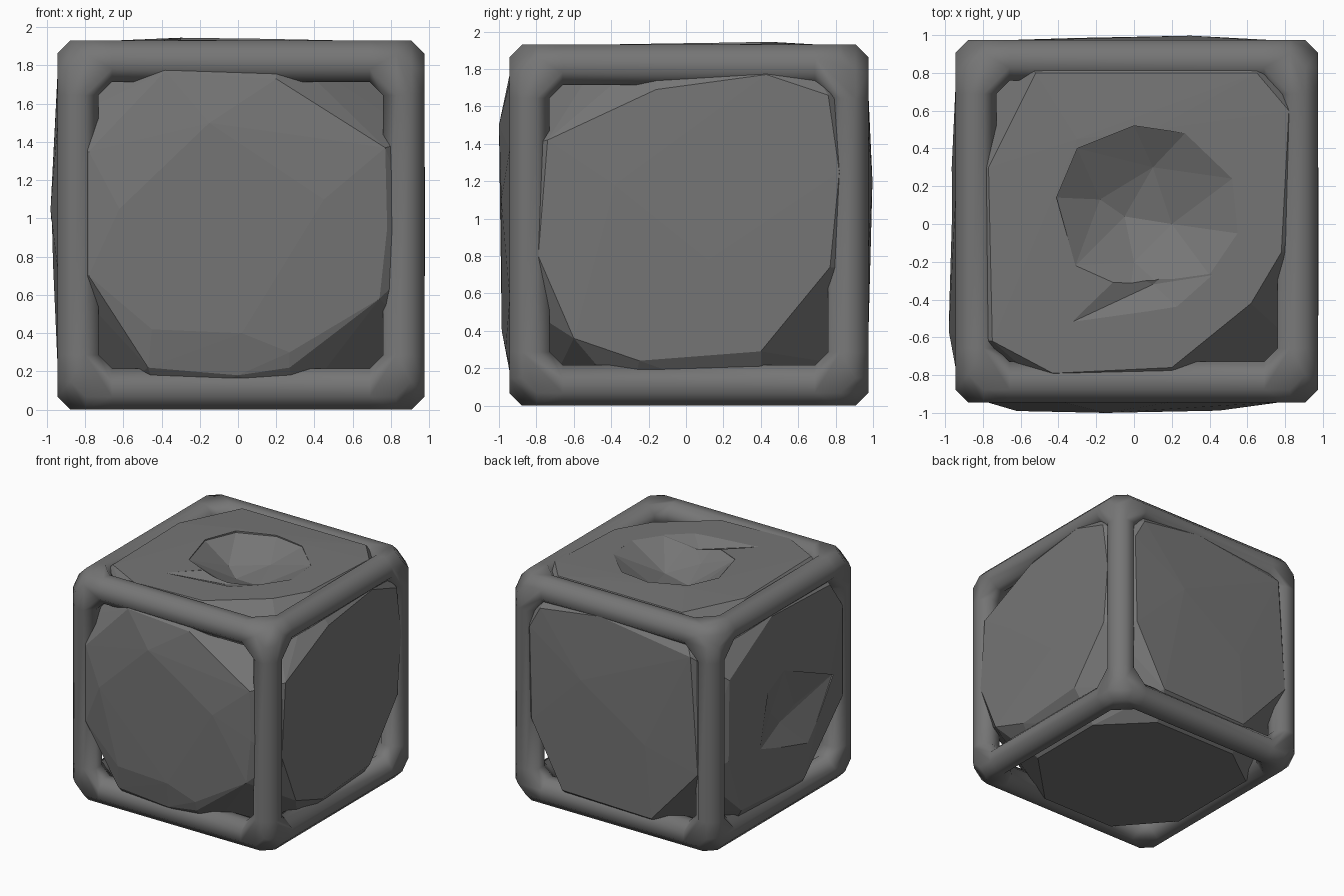
import bpy, bmesh, itertools
from mathutils import Vector

if "Cube" in bpy.data.objects:
    bpy.data.objects.remove(bpy.data.objects["Cube"])

stone = bpy.data.materials.new("dark grey stone")
stone.diffuse_color = (0.18, 0.18, 0.18, 1)
stone.use_nodes = True
stone.node_tree.nodes["Principled BSDF"].inputs["Base Color"].default_value = stone.diffuse_color


def make_object(name, bm, smooth=False):
    bmesh.ops.recalc_face_normals(bm, faces=bm.faces[:])
    mesh = bpy.data.meshes.new(name)
    bm.to_mesh(mesh)
    bm.free()
    mesh.materials.append(stone)
    for p in mesh.polygons:
        p.use_smooth = smooth
    ob = bpy.data.objects.new(name, mesh)
    bpy.context.collection.objects.link(ob)
    return ob


def hull_object(name, points):
    bm = bmesh.new()
    verts = [bm.verts.new(p) for p in points]
    bmesh.ops.convex_hull(bm, input=verts)
    bmesh.ops.delete(bm, geom=[v for v in bm.verts if not v.link_faces], context='VERTS')
    return make_object(name, bm)


# Cube frame: eight gusseted, blunted corner joints linked by octagonal bars
H, K, G = 0.108, 0.040, 0.07          # bar half width, flat half width, gusset
CENTRE, REACH = Vector((0.015, 0.015, 0.965)), Vector((0.852, 0.852, 0.857))
OCT = [(H, K), (K, H), (-K, H), (-H, K), (-H, -K), (-K, -H), (K, -H), (H, -K)]
bm = bmesh.new()
rings = {}
for s in itertools.product((-1, 1), repeat=3):
    c = CENTRE + Vector([s[i] * REACH[i] for i in range(3)])
    verts = []
    for a in range(3):
        ring = []
        for u, v in OCT:
            p = c.copy()
            p[a] -= s[a] * (H + G)
            p[(a + 1) % 3] += u
            p[(a + 2) % 3] += v
            ring.append(bm.verts.new(p))
        rings[s, a] = ring
        verts += ring
        # blunt tips: two points on each outer flat
        for b in ((a + 1) % 3, (a + 2) % 3):
            tip = [s[i] * (H if i == a else K if i == b else -K) for i in range(3)]
            verts.append(bm.verts.new(c + Vector(tip)))
    bmesh.ops.convex_hull(bm, input=verts)
    # open the joint where the bars enter
    caps = set()
    for a in range(3):
        ring = set(rings[s, a])
        caps |= {f for v in ring for f in v.link_faces if set(f.verts) <= ring}
    bmesh.ops.delete(bm, geom=list(caps), context='FACES_ONLY')
for (s, a), low in rings.items():
    if s[a] < 0:
        high = rings[tuple(1 if i == a else s[i] for i in range(3)), a]
        for i in range(8):
            j = (i + 1) % 8
            bm.faces.new((low[i], low[j], high[j], high[i]))
make_object("cube_frame", bm, smooth=True)

# Faceted boulder: an outline for each side plus a few bulging points
SIDES = [
    (1, -0.943, [(-.78, 1.35), (-.78, .7), (-.47, .22), (.0, .18), (.27, .22), (.74, .58),
                 (.78, .95), (.77, 1.37), (.2, 1.73), (-.38, 1.77)]),
    (0, 0.968, [(-.79, .8), (-.74, 1.42), (-.16, 1.69), (.43, 1.77), (.76, 1.66), (.82, 1.25),
                (.77, .74), (.4, .29), (-.25, .24), (-.6, .36)]),
    (2, 1.925, [(-.77, .3), (-.52, .8), (.0, .8), (.65, .8), (.82, .6), (.78, -.15),
                (.62, -.42), (.2, -.76), (-.43, -.79), (-.75, -.62)]),
    (1, 0.970, [(.8, 1.52), (.7, 1.7), (.14, 1.78), (-.72, 1.66), (-.79, .67), (-.35, .18),
                (.49, .2), (.78, .73)]),
    (0, -0.943, [(.76, 1.44), (.19, 1.77), (-.6, 1.74), (-.77, 1.5), (-.77, .73), (-.25, .22),
                 (.6, .27), (.77, .75)]),
    (2, 0.008, [(.77, .4), (.4, .77), (-.4, .77), (-.77, .5), (-.77, -.35), (-.4, -.77),
                (.3, -.77), (.77, -.3)]),
]
points = []
for axis, level, outline in SIDES:
    for p in outline:
        q = list(p)
        q.insert(axis, level)
        points.append(q)
points += [(-.62, -.99, 1.05), (-.15, -1.0, 1.5), (.45, -.988, 1.1), (.27, -.965, .3),
           (-.45, -.98, .42), (.02, -.985, .4), (.3, .997, 1.2), (-.3, .985, .8),
           (-.98, -.57, 1.05), (-.965, .3, 1.1), (-.3, .45, 1.945), (.1, .5, 1.94),
           (.978, -.38, 1.18), (.978, .12, .78)]
boulder = hull_object("boulder", points)

# Chipped hollows cut into the top and the left side
top_rim = [(-.41, .14), (-.3, .4), (0, .52), (.27, .48), (.52, .24), (.55, -.05),
           (.4, -.27), (.2, -.38), (-.02, -.35), (-.31, -.22)]
top_cut = [(x, y, z) for x, y in top_rim for z in (1.93, 2.1)]
top_cut += [(-.18, .13, 1.78), (.1, .3, 1.8), (-.05, .04, 1.74), (.2, 0, 1.76), (.0, -.2, 1.82)]
groove_rim = [(-.33, -.52), (.23, -.44), (.42, -.27), (.3, -.15), (-.05, -.25)]
groove_cut = [(x, y, z) for x, y in groove_rim for z in (1.93, 2.1)] + [(.1, -.32, 1.87)]
side_rim = [(.05, 1.26), (-.6, .98), (-.42, .75), (-.29, .5), (.38, .7), (.27, 1.15)]
side_cut = [(x, y, z) for y, z in side_rim for x in (-.962, -1.2)]
side_cut += [(-.85, -.05, .75), (-.87, .1, .9), (-.88, -.2, .85)]
for name, pts in (("top_hollow_cutter", top_cut), ("top_groove_cutter", groove_cut),
                  ("side_hollow_cutter", side_cut)):
    cutter = hull_object(name, pts)
    cutter.hide_render = True
    mod = boulder.modifiers.new(name, 'BOOLEAN')
    mod.operation, mod.solver, mod.object = 'DIFFERENCE', 'EXACT', cutter
    bpy.context.view_layer.objects.active = boulder
    bpy.ops.object.modifier_apply(modifier=mod.name)
    bpy.data.objects.remove(cutter)
